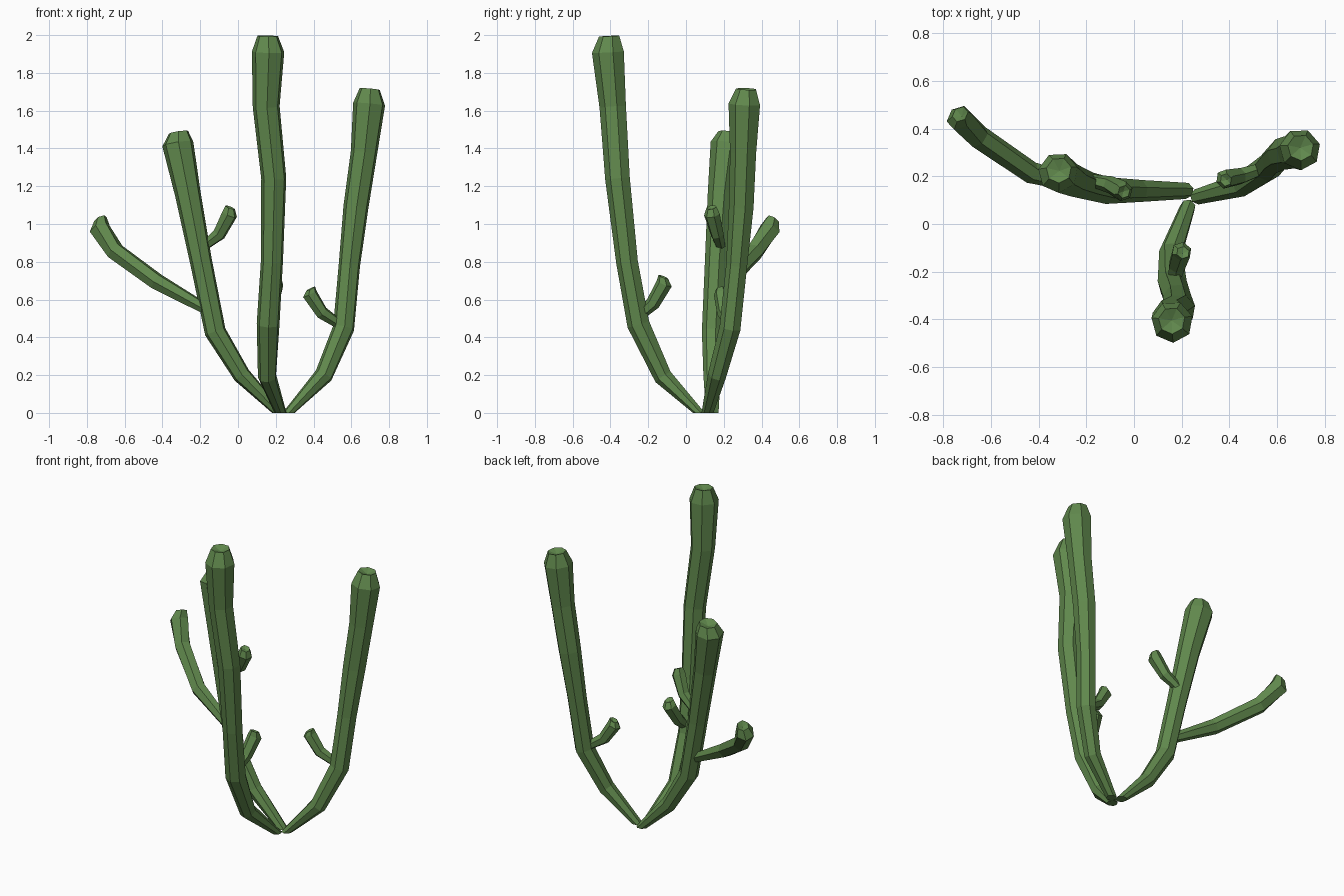
import bpy, bmesh, math
from mathutils import Vector

green = bpy.data.materials.new("cactus_green")
green.diffuse_color = (0.117, 0.246, 0.073, 1)


def limb(name, path, sides, flat_base=False, dip=0.02):
    """Faceted tube through (x, y, z, radius) rings, closed with a dimpled tip."""
    bm = bmesh.new()
    pts = [Vector(p[:3]) for p in path]
    n = len(pts)
    rings = []
    for i, p in enumerate(pts):
        # tip rings follow the last long segment so the crown stays square
        if i >= n - 2:
            t = (pts[-1] - pts[-3]).normalized()
        else:
            t = (pts[i + 1] - pts[max(i - 1, 0)]).normalized()
        if i == 0 and flat_base:
            t = Vector((0, 0, 1))
        u = Vector((0, 1, 0)).cross(t).normalized()
        v = t.cross(u)
        ring = []
        for k in range(sides):
            a = 2 * math.pi * (k + 0.3) / sides
            ring.append(bm.verts.new(p + path[i][3] * (u * math.cos(a) + v * math.sin(a))))
        rings.append(ring)
    for a, b in zip(rings, rings[1:]):
        for k in range(sides):
            j = (k + 1) % sides
            bm.faces.new((a[k], a[j], b[j], b[k]))
    bm.faces.new(rings[0][::-1])
    centre = bm.verts.new(pts[-1] - t * dip)
    for k in range(sides):
        bm.faces.new((rings[-1][k], rings[-1][(k + 1) % sides], centre))
    bmesh.ops.recalc_face_normals(bm, faces=bm.faces[:])
    me = bpy.data.meshes.new(name)
    bm.to_mesh(me)
    bm.free()
    me.materials.append(green)
    ob = bpy.data.objects.new(name, me)
    bpy.context.collection.objects.link(ob)


# Main stems
limb("front_stem", [
    (.225, .07, 0, .033), (.155, -.12, .19, .05), (.16, -.25, .47, .062),
    (.18, -.31, .80, .060), (.19, -.36, 1.24, .068), (.15, -.385, 1.62, .073),
    (.16, -.41, 1.91, .088), (.158, -.405, 1.995, .056)], 7, True)
limb("right_stem", [
    (.268, .115, 0, .033), (.455, .165, .2, .05), (.56, .235, .45, .058),
    (.59, .27, .78, .058), (.625, .295, 1.09, .068), (.668, .305, 1.38, .072),
    (.695, .312, 1.635, .087), (.698, .32, 1.715, .055)], 7, True)
limb("left_stem", [
    (.215, .14, 0, .035), (.02, .14, .2, .048), (-.12, .142, .43, .058),
    (-.195, .16, .80, .06), (-.265, .185, 1.16, .07),
    (-.318, .215, 1.425, .085), (-.315, .225, 1.485, .054)], 7, True)

# Side arms
limb("left_long_arm", [
    (-.17, .15, .55, .03), (-.43, .215, .695, .046), (-.65, .365, .855, .05),
    (-.732, .445, .975, .057), (-.728, .46, 1.025, .036)], 6)
limb("left_short_arm", [
    (-.19, .185, .875, .025), (-.10, .165, .945, .036),
    (-.045, .137, 1.05, .043), (-.042, .135, 1.088, .028)], 6, dip=.01)
limb("front_short_arm", [
    (.165, -.25, .51, .025), (.18, -.175, .58, .038),
    (.20, -.115, .685, .043), (.205, -.12, .72, .028)], 6, dip=.01)
limb("right_short_arm", [
    (.55, .235, .46, .025), (.445, .20, .53, .036),
    (.38, .188, .63, .041), (.385, .185, .658, .027)], 6, dip=.01)
